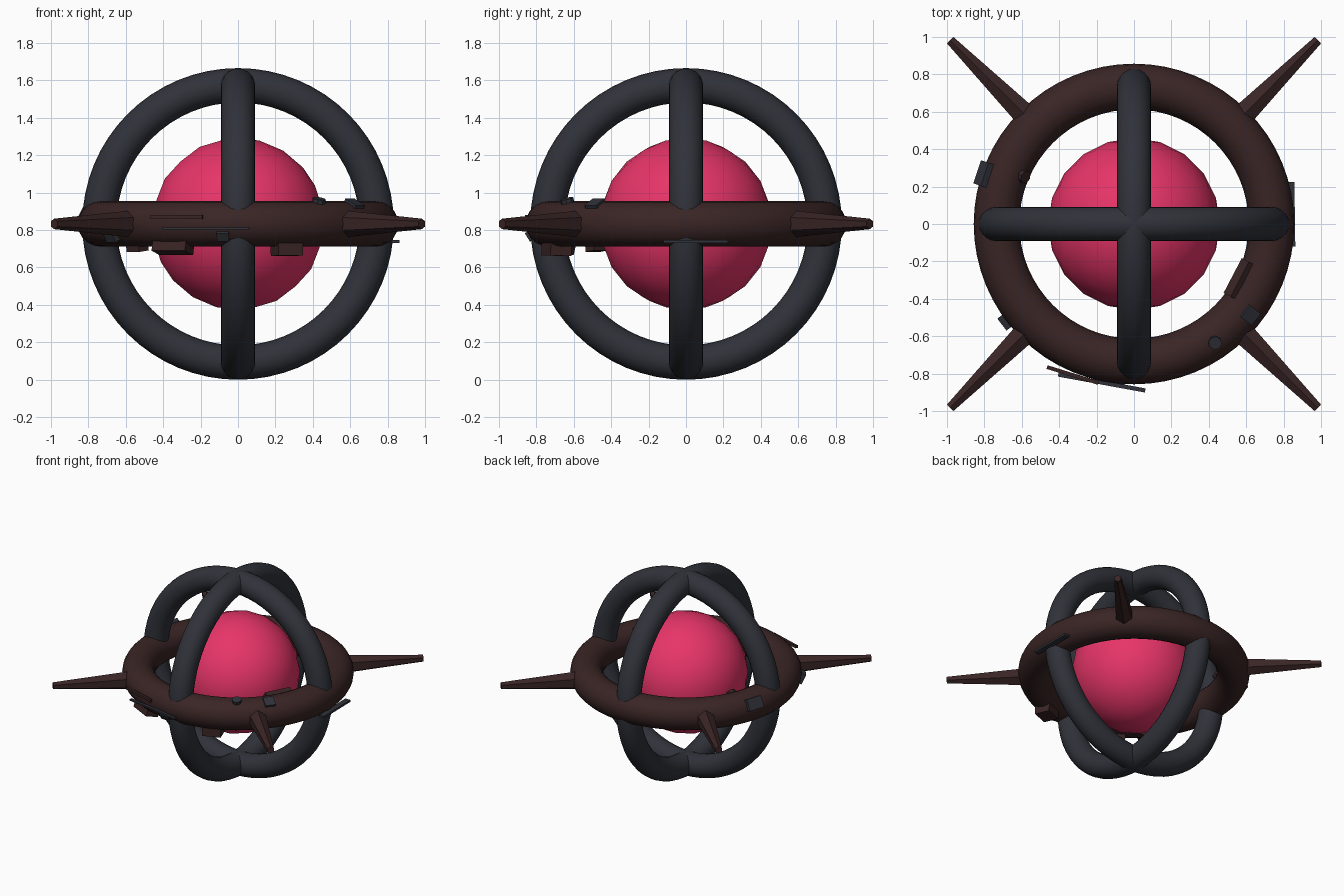
import bpy
from math import radians, cos, sin, pi, atan2, hypot
from mathutils import Matrix, Vector

if "Cube" in bpy.data.objects:
    bpy.data.objects.remove(bpy.data.objects["Cube"])

MID = 0.833          # height of the centre
MAJOR, TUBE = 0.735, 0.122


def material(name, rgb):
    m = bpy.data.materials.new(name)
    m.use_nodes = True
    col = (*rgb, 1)
    m.diffuse_color = col
    m.node_tree.nodes["Principled BSDF"].inputs["Base Color"].default_value = col
    return m


PINK = material("hot pink", (0.80, 0.035, 0.14))
GREY = material("slate grey", (0.030, 0.032, 0.042))
BROWN = material("dark brown", (0.042, 0.018, 0.018))


def finish(name, mat, smooth=False):
    ob = bpy.context.object
    ob.name = name
    ob.data.materials.append(mat)
    if smooth:
        bpy.ops.object.shade_smooth_by_angle(angle=radians(40))
    return ob


def ring(name, major, minor, rot, mat):
    bpy.ops.mesh.primitive_torus_add(major_radius=major, minor_radius=minor,
                                     major_segments=64, minor_segments=20,
                                     location=(0, 0, MID), rotation=rot)
    finish(name, mat, True)


def on_ring(ob, angle, tilt, dist):
    """Seat a part on the main ring: tilt runs round the tube from outside to top."""
    a, t = radians(angle), radians(tilt)
    out = Vector((cos(a), sin(a), 0))
    up = Vector((0, 0, 1))
    normal = out * cos(t) + up * sin(t)
    tangent = Vector((-sin(a), cos(a), 0))
    side = normal.cross(tangent)
    basis = Matrix((tangent, side, normal)).transposed().to_4x4()
    ob.matrix_world = Matrix.Translation(out * MAJOR + up * MID + normal * dist) @ basis


def box(name, size, mat):
    bpy.ops.mesh.primitive_cube_add(size=1)
    ob = finish(name, mat)
    ob.data.transform(Matrix.Diagonal((*size, 1)))
    return ob


# Core and the three rings
bpy.ops.mesh.primitive_ico_sphere_add(subdivisions=3, radius=0.46, location=(0, 0, MID))
finish("core", PINK, True)
ring("main_ring", MAJOR, TUBE, (0, 0, 0), BROWN)
ring("upright_ring_x", 0.741, 0.092, (pi / 2, 0, 0), GREY)
ring("upright_ring_y", 0.741, 0.092, (0, pi / 2, 0), GREY)

# Four tapered six-sided spikes on the diagonals
START, END = 0.78, 1.39
for i in range(4):
    a = radians(45 + 90 * i)
    bpy.ops.mesh.primitive_cone_add(vertices=6, radius1=0.074, radius2=0.028,
                                    depth=END - START)
    spike = finish(f"spike_{i + 1}", BROWN)
    r = (START + END) / 2
    spike.matrix_world = (Matrix.Translation((r * cos(a), r * sin(a), MID))
                          @ Matrix.Rotation(a, 4, 'Z') @ Matrix.Rotation(pi / 2, 4, 'Y')
                          @ Matrix.Rotation(pi / 2, 4, 'Z'))
    # keep a ridge on top
    if abs((spike.matrix_world.to_3x3() @ spike.data.vertices[0].co).z) < 0.05:
        spike.data.transform(Matrix.Rotation(pi / 6, 4, 'Z'))

# Boxes seated on the main ring: size, angle, tilt, distance from tube centre
for name, size, angle, tilt, dist, mat in (
        ("side_box", (0.13, 0.09, 0.05), 161.6, 28, 0.12, GREY),
        ("inner_box", (0.21, 0.07, 0.05), -27.6, 142, 0.125, BROWN),
        ("top_box", (0.08, 0.08, 0.04), -38, 63, 0.112, GREY),
        ("outer_box", (0.08, 0.08, 0.05), -142.7, -25, 0.125, GREY),
        ("under_box_small", (0.1, 0.07, 0.05), -138.4, -97, 0.122, BROWN),
        ("under_box_long", (0.2, 0.1, 0.07), -117, -76, 0.125, BROWN),
        ("under_box_wide", (0.14, 0.12, 0.07), -69.3, -88, 0.135, BROWN),
        ("front_box", (0.065, 0.05, 0.03), -95.5, -32, 0.12, GREY)):
    on_ring(box(name, size, mat), angle, tilt, dist)

# Small round studs
for name, angle, tilt, mat in (("inner_stud", 156.6, 138, BROWN),
                               ("top_stud", -55.7, 75, GREY)):
    bpy.ops.mesh.primitive_cylinder_add(vertices=8, radius=0.036, depth=0.05)
    on_ring(finish(name, mat), angle, tilt, 0.115)

# Thin strips lying along the outside, from one end to the other
for name, p, q, z, width, thick, mat in (
        ("front_strip_upper", (-0.465, -0.765), (-0.19, -0.85), 0.87, 0.02, 0.02, BROWN),
        ("front_strip_lower", (-0.405, -0.805), (0.06, -0.89), 0.808, 0.022, 0.012, GREY),
        ("side_strip", (0.84, -0.12), (0.835, 0.225), 0.74, 0.045, 0.016, GREY)):
    dx, dy = q[0] - p[0], q[1] - p[1]
    strip = box(name, (hypot(dx, dy), width, thick), mat)
    strip.location = ((p[0] + q[0]) / 2, (p[1] + q[1]) / 2, z)
    strip.rotation_euler.z = atan2(dy, dx)
